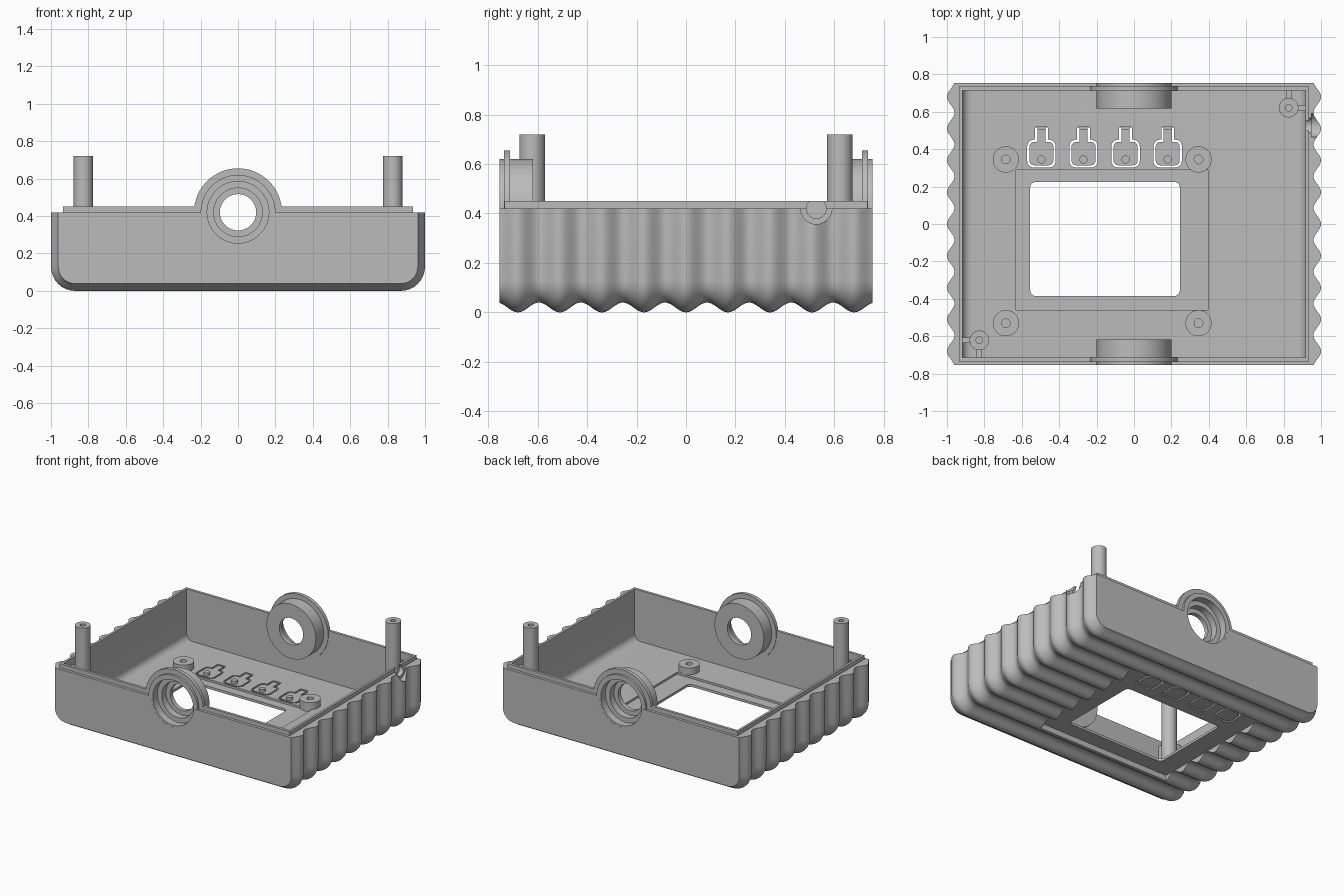
import bpy, bmesh, math
from mathutils import Matrix, Vector

cube = bpy.data.objects.get("Cube")
if cube:
    bpy.data.objects.remove(cube, do_unlink=True)

grey = bpy.data.materials.new("plain grey")
grey.use_nodes = True
colour = (0.5, 0.5, 0.5, 1)
grey.diffuse_color = colour
grey.node_tree.nodes["Principled BSDF"].inputs["Base Color"].default_value = colour


def finish(name, bm):
    bmesh.ops.recalc_face_normals(bm, faces=bm.faces)
    mesh = bpy.data.meshes.new(name)
    bm.to_mesh(mesh)
    bm.free()
    mesh.materials.append(grey)
    obj = bpy.data.objects.new(name, mesh)
    bpy.context.collection.objects.link(obj)
    return obj


def box(name, x0, x1, y0, y1, z0, z1, rounding=0):
    bm = bmesh.new()
    bmesh.ops.create_cube(bm, size=1)
    for v in bm.verts:
        v.co = Vector(((x0, x1)[v.co.x > 0], (y0, y1)[v.co.y > 0], (z0, z1)[v.co.z > 0]))
    if rounding:
        upright = [e for e in bm.edges if abs(e.verts[0].co.z - e.verts[1].co.z) > 0.01]
        bmesh.ops.bevel(bm, geom=upright, offset=rounding, segments=5, profile=0.5, affect='EDGES')
    return finish(name, bm)


def loft(name, rings, closed=False):
    """Skin a row of equal rings, capped at both ends unless it closes on itself."""
    bm = bmesh.new()
    rows = [[bm.verts.new(p) for p in ring] for ring in rings]
    n = len(rows[0])
    pairs = list(zip(rows, rows[1:] + rows[:1])) if closed else list(zip(rows, rows[1:]))
    for a, b in pairs:
        for i in range(n):
            j = (i + 1) % n
            bm.faces.new((a[i], a[j], b[j], b[i]))
    if not closed:
        bm.faces.new(rows[0])
        bm.faces.new(rows[-1])
    return finish(name, bm)


def lathe(name, profile, matrix, closed=False, steps=48):
    """Turn (radius, height) pairs about the local z axis."""
    rings = []
    for r, h in profile:
        rings.append([matrix @ Vector((r * math.cos(t), r * math.sin(t), h))
                      for t in (math.tau * k / steps for k in range(steps))])
    return loft(name, rings, closed)


def u_section(y, half, bottom, radius, top):
    arc = [math.pi / 2 * k / 8 for k in range(9)]
    right = [(half - radius + radius * math.sin(a), bottom + radius - radius * math.cos(a)) for a in arc]
    right.append((half, top))
    pts = right + [(-x, z) for x, z in reversed(right)]
    return [Vector((x, y, z)) for x, z in pts]


def combine(target, tools, operation):
    for tool in tools:
        mod = target.modifiers.new("cut", 'BOOLEAN')
        mod.operation, mod.object, mod.solver = operation, tool, 'EXACT'
        tool.hide_render = True
        bpy.context.view_layer.update()
        graph = bpy.context.evaluated_depsgraph_get()
        mesh = bpy.data.meshes.new_from_object(target.evaluated_get(graph))
        target.modifiers.clear()
        target.data = mesh
        bpy.data.objects.remove(tool, do_unlink=True)


def smooth(obj):
    bpy.ops.object.select_all(action='DESELECT')
    obj.select_set(True)
    bpy.context.view_layer.objects.active = obj
    bpy.ops.object.shade_smooth_by_angle(angle=math.radians(30))


# Rippled outer shell
PITCH, END, RIM, TOP = 0.17, 0.755, 0.42, 0.45
sections = []
for k in range(145):
    y = -END + 2 * END * k / 144
    d = 0.02 * (1 - math.cos(math.tau * y / PITCH))
    sections.append(u_section(y, 1 - d, d, 0.13 - d, RIM))
case = loft("case_shell", sections)

# Lip, cavity, flat underside, screen window and its inner recess
FLOOR = 0.075
combine(case, [box("lip", -0.935, 0.935, -0.735, 0.735, 0.3, TOP)], 'UNION')
cuts = [
    loft("cavity", [u_section(y, 0.918, FLOOR, 0.05, 1) for y in (-0.715, 0.715)]),
    box("underside", -0.70, 0.39, -0.5, 0.5, -0.5, 0.042),
    box("screen_recess", -0.63, 0.395, -0.46, 0.29, 0.06, 0.5),
    box("window", -0.555, 0.245, -0.385, 0.225, -0.5, 0.5, 0.03),
]

# Openings for the end collars
for side in (-1, 1):
    turn = Matrix.Translation((0, side * 0.74, RIM)) @ Matrix.Rotation(math.pi / 2, 4, 'X')
    cuts.append(lathe("collar_opening", [(0.18, -0.1), (0.18, 0.1)], turn))

# Stepped cable notch in the side wall
turn = Matrix.Translation((0, 0.527, RIM)) @ Matrix.Rotation(math.pi / 2, 4, 'Y')
cuts.append(lathe("notch_outer", [(0.063, 0.95), (0.063, 1.1)], turn))
cuts.append(lathe("notch_inner", [(0.04, 0.85), (0.04, 1.1)], turn))

# Slots that free the flexible push buttons
BUTTONS = [-0.495 + 0.225 * k for k in range(4)]


def button_slot(cx):
    half, low, high, r, neck = 0.07, 0.308, 0.445, 0.03, 0.028
    pts = [(neck, 0.515), (neck, high)]
    for ox, oy, start in ((half - r, high - r, 90), (half - r, low + r, 0)):
        for k in range(6):
            a = math.radians(start - 18 * k)
            pts.append((ox + r * math.cos(a), oy + r * math.sin(a)))
    pts += [(-x, y) for x, y in reversed(pts)]
    bm = bmesh.new()
    rows = [[bm.verts.new((cx + x, y, z)) for x, y in pts] for z in (-0.2, 0.2)]
    for i in range(len(pts) - 1):
        bm.faces.new((rows[0][i], rows[0][i + 1], rows[1][i + 1], rows[1][i]))
    slot = finish("button_slot", bm)
    mod = slot.modifiers.new("width", 'SOLIDIFY')
    mod.thickness, mod.offset, mod.use_even_offset = 0.012, 0, True
    return slot


for cx in BUTTONS:
    cuts.append(button_slot(cx))
    cuts.append(box("hinge_groove", cx - 0.026, cx + 0.026, 0.508, 0.522, 0.055, 0.3))
combine(case, cuts, 'DIFFERENCE')
smooth(case)

# Button pins
for cx in BUTTONS:
    smooth(lathe("button_pin", [(0.022, 0.06), (0.022, 0.095)], Matrix.Translation((cx, 0.345, 0)), steps=24))

# End collars with flange and stepped bore
collar = [(0.165, 0.754), (0.2, 0.754), (0.2, 0.737), (0.235, 0.737), (0.235, 0.711),
          (0.2, 0.711), (0.2, 0.618), (0.097, 0.618), (0.097, 0.65), (0.13, 0.65),
          (0.13, 0.7), (0.165, 0.7)]
for name, side in (("front_collar", 1), ("back_collar", -1)):
    turn = Matrix.Translation((0, 0, RIM)) @ Matrix.Rotation(side * math.pi / 2, 4, 'X')
    smooth(lathe(name, collar, turn, closed=True, steps=64))


def pillar(name, x, y, radius, bore, top, depth):
    profile = [(radius, 0.06), (radius, top), (bore, top), (bore, top - depth)]
    smooth(lathe(name, profile, Matrix.Translation((x, y, 0)), steps=40))


# Short screen bosses
for x in (-0.685, 0.345):
    for y in (-0.53, 0.345):
        pillar("screen_boss", x, y, 0.07, 0.023, 0.125, 0.05)

# Tall corner posts braced to the walls
for s in (-1, 1):
    x, y = s * 0.827, s * 0.622
    pillar("corner_post", x, y, 0.052, 0.018, 0.72, 0.2)
    box("side_brace", *sorted((x + s * 0.03, s * 0.925)), y - 0.015, y + 0.015, 0.07, 0.4)
    box("end_brace", x - 0.015, x + 0.015, *sorted((y + s * 0.03, s * 0.725)), 0.07, 0.4)
